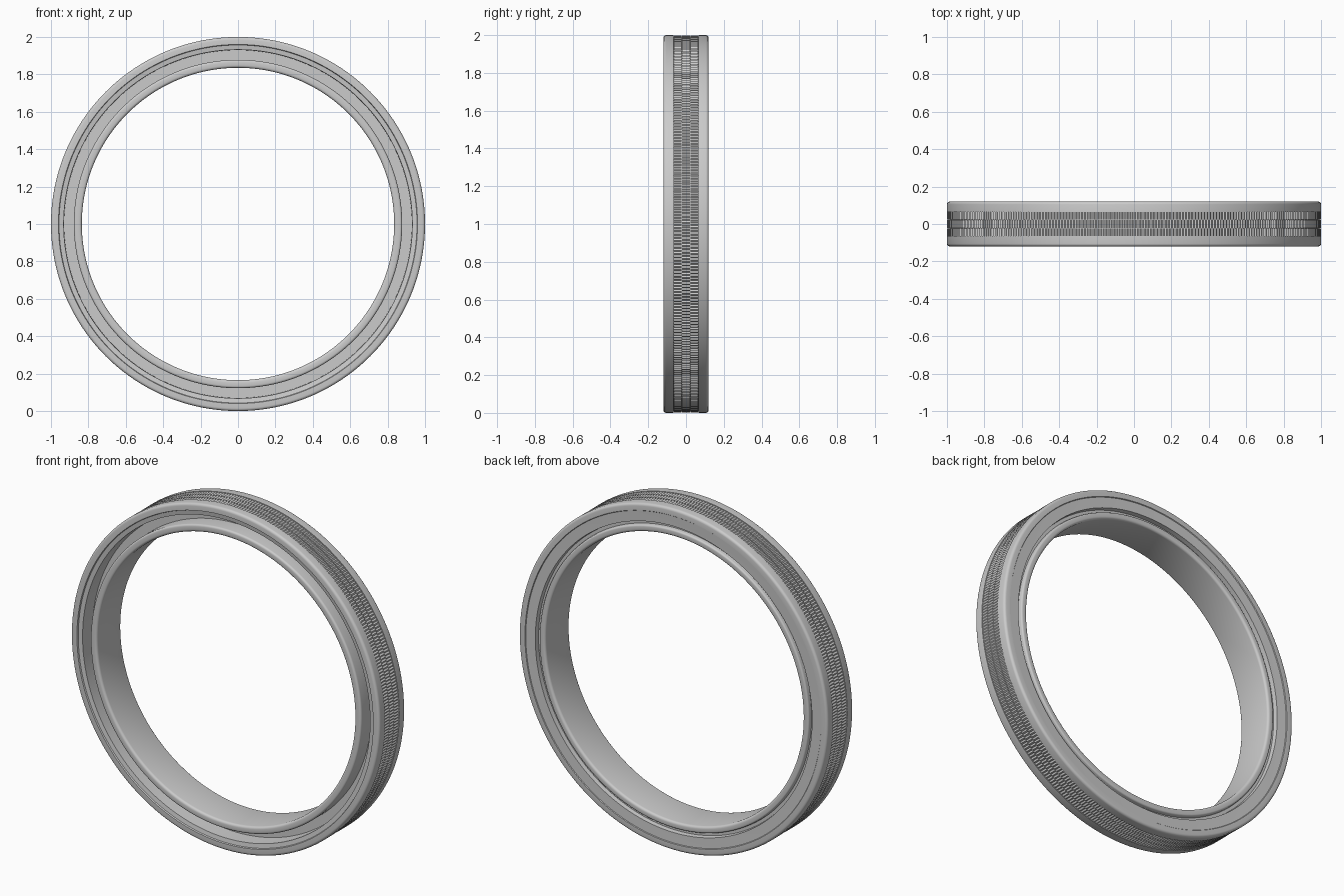
import bpy, bmesh, math

if "Cube" in bpy.data.objects:
    bpy.data.objects.remove(bpy.data.objects["Cube"])


def make_object(name, bm, angle):
    bmesh.ops.recalc_face_normals(bm, faces=bm.faces)
    mesh = bpy.data.meshes.new(name)
    bm.to_mesh(mesh)
    bm.free()
    ob = bpy.data.objects.new(name, mesh)
    bpy.context.collection.objects.link(ob)
    bpy.ops.object.select_all(action='DESELECT')
    ob.select_set(True)
    bpy.context.view_layer.objects.active = ob
    bpy.ops.object.shade_smooth_by_angle(angle=math.radians(angle))
    return ob


def revolve(name, profile, steps, radius_offset=None, angle=35):
    """Spin a closed (radius, y) profile around the ring axis at z = 1."""
    bm = bmesh.new()
    rings = []
    for i in range(steps):
        a = 2 * math.pi * i / steps
        ring = []
        for j, (r, y) in enumerate(profile):
            rr = r - (radius_offset(i, j) if radius_offset else 0)
            ring.append(bm.verts.new((rr * math.sin(a), y, 1 + rr * math.cos(a))))
        rings.append(ring)
    n = len(profile)
    for i in range(steps):
        p, q = rings[i], rings[(i + 1) % steps]
        for j in range(n):
            k = (j + 1) % n
            bm.faces.new((p[j], p[k], q[k], q[j]))
    return make_object(name, bm, angle)


def rounded(r, y, radius, start, end, n=4):
    """Quarter-round corner points."""
    pts = []
    for i in range(n + 1):
        t = math.radians(start + (end - start) * i / n)
        pts.append((r + radius * math.cos(t), y + radius * math.sin(t)))
    return pts


# Ring body: front has a deep channel, back has a shallow groove
H, c = 0.12, 0.015
profile = []
profile += rounded(1 - c, -H + c, c, 0, -90)             # front outer edge
profile += [(0.96, -H), (0.957, -0.112), (0.932, -0.108),  # front rim and step
            (0.93, -0.02), (0.878, -0.02)]               # front channel
profile += rounded(0.866, -0.103, 0.012, 0, -90)         # front inner lip
profile += rounded(0.849, -0.101, 0.014, -90, -180)
profile += rounded(0.849, 0.098, 0.014, 180, 90)         # back inner lip
profile += rounded(0.864, 0.102, 0.010, 90, 0)
profile += [(0.876, 0.088), (0.894, 0.088), (0.897, 0.114),  # back groove
            (0.93, 0.115), (0.957, 0.116), (0.96, H)]    # back rim
profile += rounded(1 - c, H - c, c, 90, 0)               # back outer edge
profile += [(1.0, 0.065), (0.992, 0.065), (0.992, -0.065), (1.0, -0.065)]
revolve("ring_body", profile, 192)

# Fine cross ribs in three rows set in the outer face
for row, y in enumerate((-0.0435, 0.0, 0.0435)):
    w = 0.0205
    rib = [(0.985, y - w), (0.999, y - w), (0.999, y + w), (0.985, y + w)]
    revolve(f"tread_row_{row + 1}", rib, 720,
            lambda i, j, s=row: 0.006 * ((i + s) % 2) if j in (1, 2) else 0, 20)
